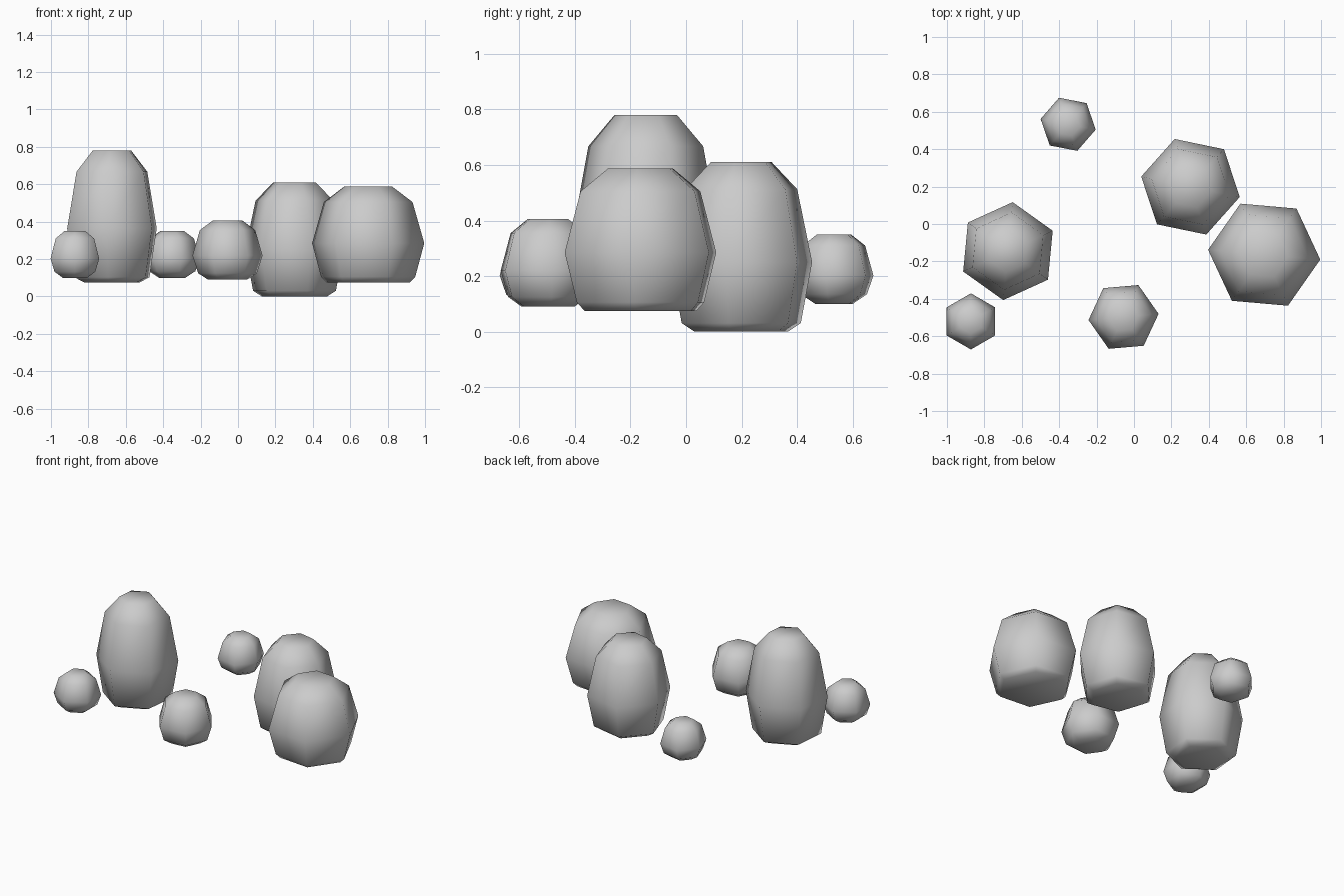
import bpy, bmesh
from math import cos, sin, radians

if "Cube" in bpy.data.objects:
    bpy.data.objects.remove(bpy.data.objects["Cube"])


def rock(name, x, y, radius, angle, z0, z1, low_h, bottom):
    """Six-sided rounded boulder made of five stacked rings."""
    rings = [(0.0, bottom), (low_h, 0.84), (0.41, 1.0), (0.84, 0.79), (1.0, 0.43)]
    bm = bmesh.new()
    loops = []
    for h, s in rings:
        loops.append([bm.verts.new((radius * s * cos(radians(angle + 60 * i)),
                                    radius * s * sin(radians(angle + 60 * i)),
                                    z0 + (z1 - z0) * h)) for i in range(6)])
    for a, b in zip(loops, loops[1:]):
        for i in range(6):
            j = (i + 1) % 6
            bm.faces.new((a[i], a[j], b[j], b[i]))
    bm.faces.new(loops[0][::-1])
    bm.faces.new(loops[-1])
    for f in bm.faces:
        f.smooth = True
    mesh = bpy.data.meshes.new(name)
    bm.to_mesh(mesh)
    bm.free()
    ob = bpy.data.objects.new(name, mesh)
    ob.location = (x, y, 0)
    bpy.context.collection.objects.link(ob)


# Large boulders
rock("tall_rock", -0.674, -0.145, 0.263, 24.5, 0.075, 0.78, 0.04, 0.62)
rock("middle_rock", 0.302, 0.199, 0.269, 48.3, 0.0, 0.61, 0.05, 0.66)
rock("wide_rock", 0.696, -0.164, 0.301, -5, 0.075, 0.587, 0.06, 0.74)
# Small stones
rock("front_stone", -0.056, -0.497, 0.188, 5, 0.09, 0.405, 0.11, 0.56)
rock("back_stone", -0.352, 0.533, 0.150, -11, 0.10, 0.35, 0.14, 0.48)
rock("left_stone", -0.872, -0.521, 0.150, 30, 0.10, 0.35, 0.13, 0.50)
